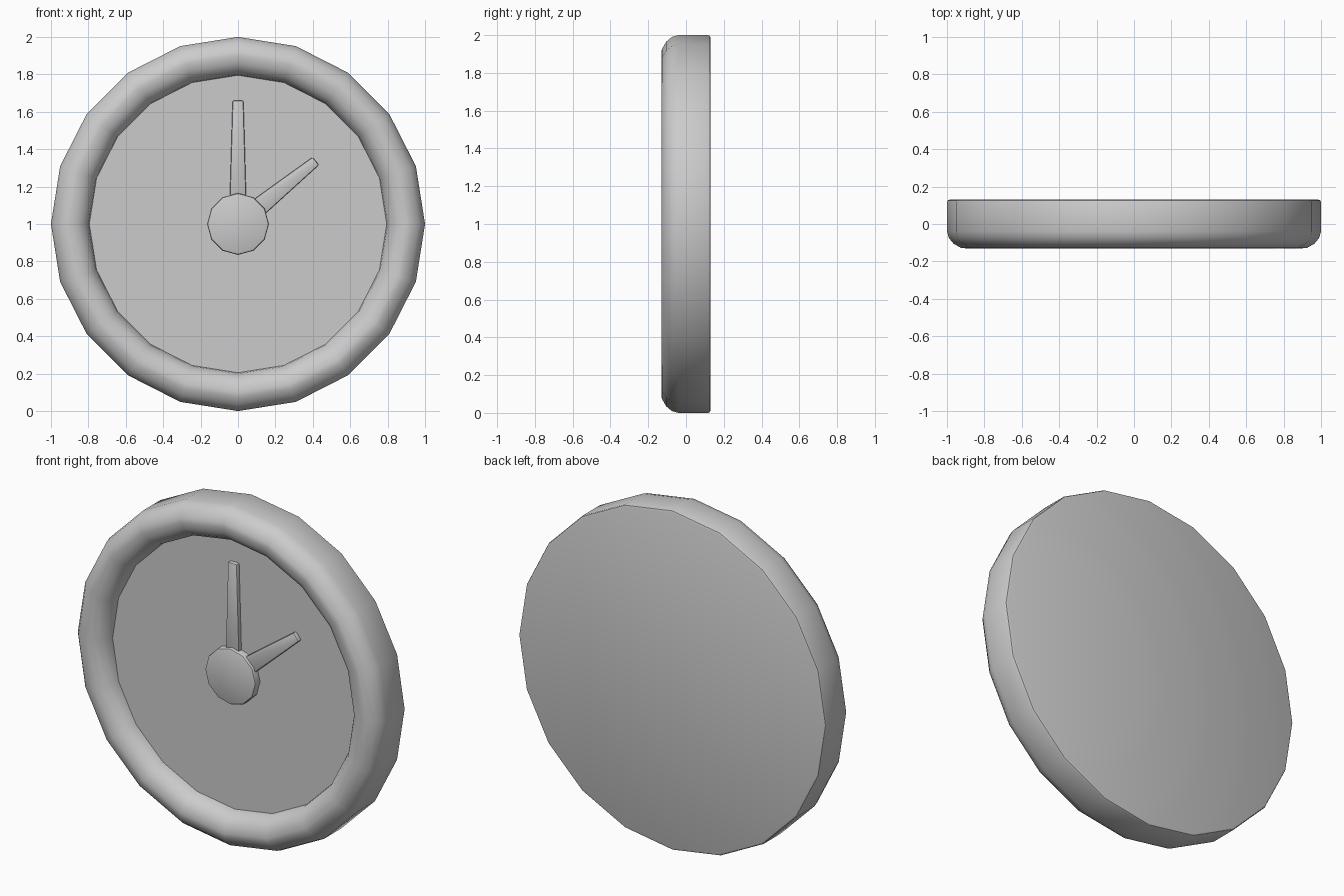
import bpy, bmesh, math
from mathutils import Matrix, Vector

if "Cube" in bpy.data.objects:
    bpy.data.objects.remove(bpy.data.objects["Cube"])

grey = bpy.data.materials.new("plain grey")
grey.use_nodes = True
GREY = (0.6, 0.6, 0.6, 1)
grey.diffuse_color = GREY
grey.node_tree.nodes["Principled BSDF"].inputs["Base Color"].default_value = GREY

CENTRE = Vector((0, 0, 1))
FACE_Y = -0.03


def finish(bm, name, angle):
    bmesh.ops.recalc_face_normals(bm, faces=bm.faces)
    mesh = bpy.data.meshes.new(name)
    bm.to_mesh(mesh)
    bm.free()
    mesh.materials.append(grey)
    obj = bpy.data.objects.new(name, mesh)
    obj.location = CENTRE
    bpy.context.collection.objects.link(obj)
    bpy.ops.object.select_all(action="DESELECT")
    obj.select_set(True)
    bpy.context.view_layer.objects.active = obj
    bpy.ops.object.shade_smooth_by_angle(angle=math.radians(angle))
    return obj


def lathe(name, profile, sides, angle):
    """Turn a (radius, y) profile around the y axis and cap both ends."""
    bm = bmesh.new()
    rings = []
    for r, y in profile:
        turns = [math.tau * i / sides for i in range(sides)]
        rings.append([bm.verts.new((r * math.sin(t), y, r * math.cos(t))) for t in turns])
    for a, b in zip(rings, rings[1:]):
        for i in range(sides):
            j = (i + 1) % sides
            bm.faces.new((a[i], a[j], b[j], b[i]))
    bm.faces.new(rings[0])
    bm.faces.new(rings[-1])
    return finish(bm, name, angle)


def hand(name, length, root, tip, turn):
    """Tapered, softly bevelled bar pointing from the hub."""
    bm = bmesh.new()
    start, front, back = 0.1, FACE_Y - 0.025, FACE_Y + 0.01
    outline = [(-root, start), (root, start), (tip, length), (-tip, length)]
    base = bm.faces.new([bm.verts.new((x, back, z)) for x, z in outline])
    ext = bmesh.ops.extrude_face_region(bm, geom=[base])["geom"]
    moved = [v for v in ext if isinstance(v, bmesh.types.BMVert)]
    bmesh.ops.translate(bm, verts=moved, vec=(0, front - back, 0))
    bm.faces.ensure_lookup_table()
    bmesh.ops.bevel(bm, geom=bm.edges[:], offset=0.008, segments=2,
                    profile=0.5, affect="EDGES")
    bmesh.ops.rotate(bm, verts=bm.verts, matrix=Matrix.Rotation(turn, 3, "Y"))
    return finish(bm, name, 40)


# Case: dial, rounded rim and flat back in one turned shell
lathe("clock_case", [
    (0.795, FACE_Y), (0.80, -0.06), (0.825, -0.098), (0.86, -0.122), (0.90, -0.13),
    (0.925, -0.128), (0.965, -0.105), (0.99, -0.075), (1.0, -0.04),
    (1.0, 0.118), (0.996, 0.126), (0.985, 0.13)], 20, 40)

# Hub and hands
lathe("hub", [(0.165, FACE_Y + 0.01), (0.165, FACE_Y - 0.035),
              (0.162, FACE_Y - 0.041), (0.155, FACE_Y - 0.044)], 12, 40)
hand("minute_hand", 0.66, 0.045, 0.029, 0)
hand("hour_hand", 0.535, 0.052, 0.027, math.radians(51))
